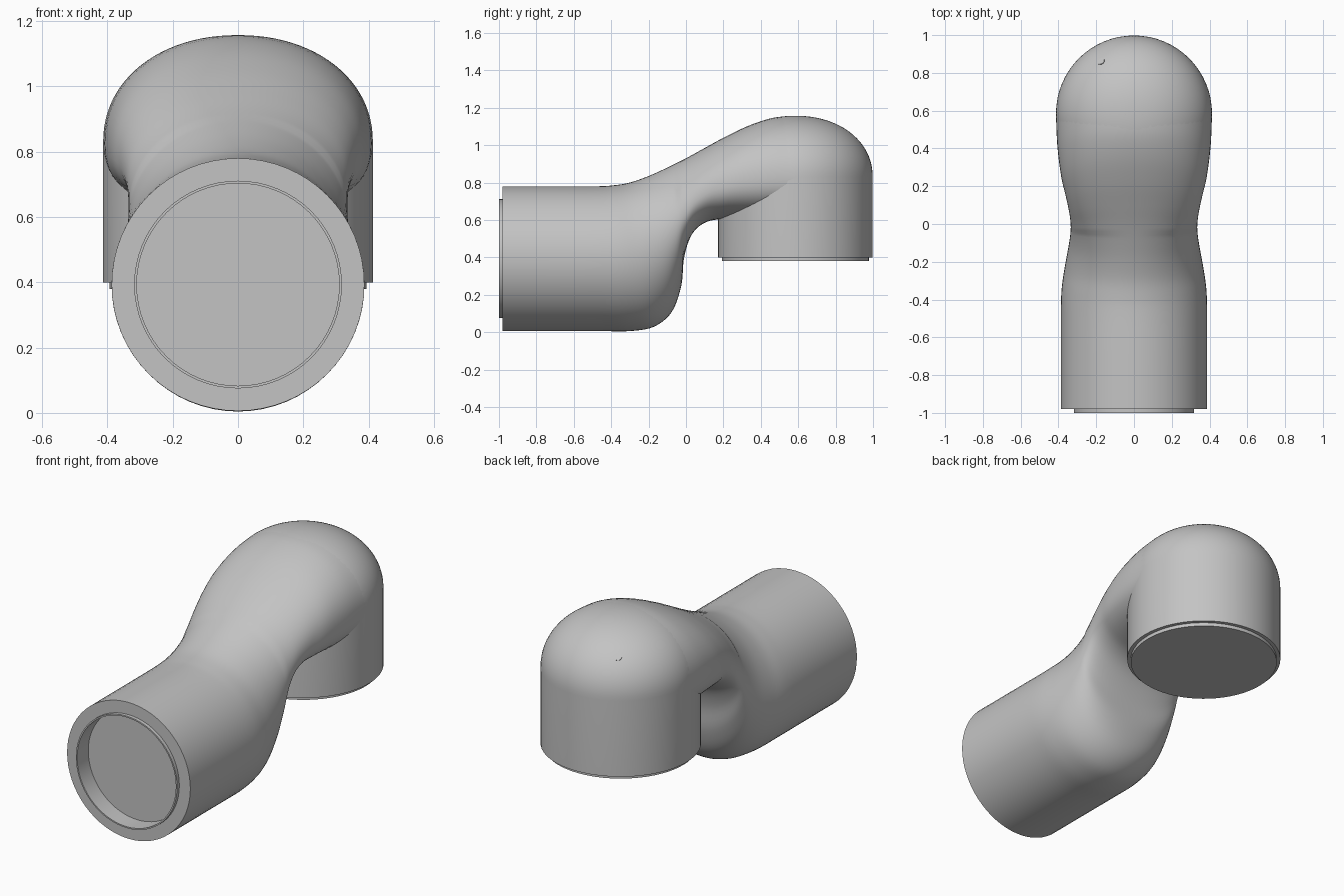
import bpy, bmesh, math
from mathutils import Vector, Matrix

cube = bpy.data.objects.get("Cube")
if cube:
    bpy.data.objects.remove(cube)

grey = bpy.data.materials.new("light grey")
grey.use_nodes = True
color = (0.55, 0.55, 0.55, 1)
grey.diffuse_color = color
grey.node_tree.nodes["Principled BSDF"].inputs["Base Color"].default_value = color

SIDES = 64


def finish(name, bm, angle=35):
    bmesh.ops.remove_doubles(bm, verts=bm.verts, dist=1e-5)
    bmesh.ops.recalc_face_normals(bm, faces=bm.faces)
    mesh = bpy.data.meshes.new(name)
    bm.to_mesh(mesh)
    bm.free()
    obj = bpy.data.objects.new(name, mesh)
    bpy.context.collection.objects.link(obj)
    mesh.materials.append(grey)
    bpy.ops.object.select_all(action="DESELECT")
    obj.select_set(True)
    bpy.context.view_layer.objects.active = obj
    bpy.ops.object.shade_smooth_by_angle(angle=math.radians(angle))
    return obj


def skin(bm, rings):
    """Join neighbouring closed rings of points with quads."""
    rows = [[bm.verts.new(p) for p in ring] for ring in rings]
    for a, b in zip(rows, rows[1:]):
        for i in range(len(a)):
            j = (i + 1) % len(a)
            bm.faces.new((a[i], a[j], b[j], b[i]))
    return rows


def lathe(name, profile, matrix):
    """Turn (radius, height) points round the local z axis."""
    bm = bmesh.new()
    turns = [2 * math.pi * i / SIDES for i in range(SIDES)]
    rows = skin(bm, [[matrix @ Vector((r * math.cos(t), r * math.sin(t), h))
                      for t in turns] for r, h in profile])
    bm.faces.new(rows[0])
    bm.faces.new(rows[-1])
    return finish(name, bm)


def spline(rows, steps):
    """Catmull-Rom interpolation through the rows."""
    pts = [Vector(r) for r in rows]
    pts = [pts[0]] + pts + [pts[-1]]
    out = []
    for a, b, c, d in zip(pts, pts[1:], pts[2:], pts[3:]):
        for k in range(steps):
            t = k / steps
            out.append(b + 0.5 * t * (c - a + t * (2 * a - 5 * b + 4 * c - d
                                                  + t * (3 * (b - c) + d - a))))
    return out + [pts[-1]]


# Tube bending up into the neck: top y, top z, bottom y, bottom z,
# half width, height share of the widest line, lower roundness
sections = [
    (-.98, .78, -.98, .006, .387, .5, 2),
    (-.7, .78, -.7, .006, .387, .5, 2),
    (-.48, .78, -.46, .006, .387, .5, 2),
    (-.39, .785, -.3, .006, .383, .5, 2),
    (-.3, .8, -.17, .03, .368, .5, 2),
    (-.2, .835, -.075, .11, .35, .5, 2),
    (-.1, .88, -.025, .25, .338, .49, 2.1),
    (0, .93, -.01, .4, .335, .47, 2.2),
    (.1, .985, .03, .52, .343, .45, 2.3),
    (.22, 1.05, .1, .585, .362, .43, 2.4),
    (.35, 1.11, .2, .605, .387, .41, 2.5),
    (.47, 1.147, .38, .605, .406, .405, 2.5),
    (.58, 1.157, .58, .605, .413, .405, 2.5),
]
rings = []
for ty, tz, by, bz, w, mid, power in spline(sections, 5):
    top, low = Vector((0, ty, tz)), Vector((0, by, bz))
    axis = top - low
    ring = []
    for i in range(SIDES):
        a = 2 * math.pi * i / SIDES
        c, s = math.cos(a), math.sin(a)
        n = 2.1 if s > 0 and mid < .48 else 2 if s > 0 else power
        x = math.copysign(abs(c) ** (2 / n), c) * w
        up = math.copysign(abs(s) ** (2 / n), s)
        share = mid + up * ((1 - mid) if s > 0 else mid)
        ring.append(low + axis * share + Vector((x, 0, 0)))
    rings.append(ring)
bm = bmesh.new()
skin(bm, rings)
finish("tube_and_neck", bm)

# Domed upright head
R, SHOULDER, RISE = .413, .83, .327
dome = [(max(R * math.cos(a) ** (2 / 2.1), .002), SHOULDER + RISE * math.sin(a) ** (2 / 2.1))
        for a in (math.pi / 2 * k / 24 for k in range(24))]
dome.append((.002, SHOULDER + RISE))
head_place = Matrix.Translation((0, .585, 0))
lathe("domed_head", [(R, .4)] + dome, head_place)

# Flange under the head
lathe("head_flange", [(.393, .38), (.393, .41)], head_place)

# Open socket with a raised lip at the front of the tube
front_place = Matrix.Translation((0, -1, .393)) @ Matrix.Rotation(-math.pi / 2, 4, "X")
lathe("front_socket", [(.387, .02), (.318, .02), (.318, 0), (.31, 0), (.31, .1), (.002, .1)],
      front_place).data.polygons[0].use_smooth = False

# Remove the lathe's closing disc over the socket mouth
socket = bpy.data.objects["front_socket"]
bm = bmesh.new()
bm.from_mesh(socket.data)
mouth = [f for f in bm.faces if len(f.verts) == SIDES and f.calc_area() > .1]
bmesh.ops.delete(bm, geom=mouth, context="FACES_ONLY")
bmesh.ops.recalc_face_normals(bm, faces=bm.faces)
bm.to_mesh(socket.data)
bm.free()

# Small plug on the dome
out = Vector((-.175, .275, 0))
slope = (out.length / R)
point = Vector((out.x, .585 + out.y, SHOULDER + RISE * (1 - slope ** 2.1) ** (1 / 2.1)))
normal = Vector((out.x / R ** 2, out.y / R ** 2, (point.z - SHOULDER) / RISE ** 2)).normalized()
place = Matrix.Translation(point) @ normal.to_track_quat("Z", "Y").to_matrix().to_4x4()
lathe("dome_plug", [(.02, -.01), (.02, .003)], place)
